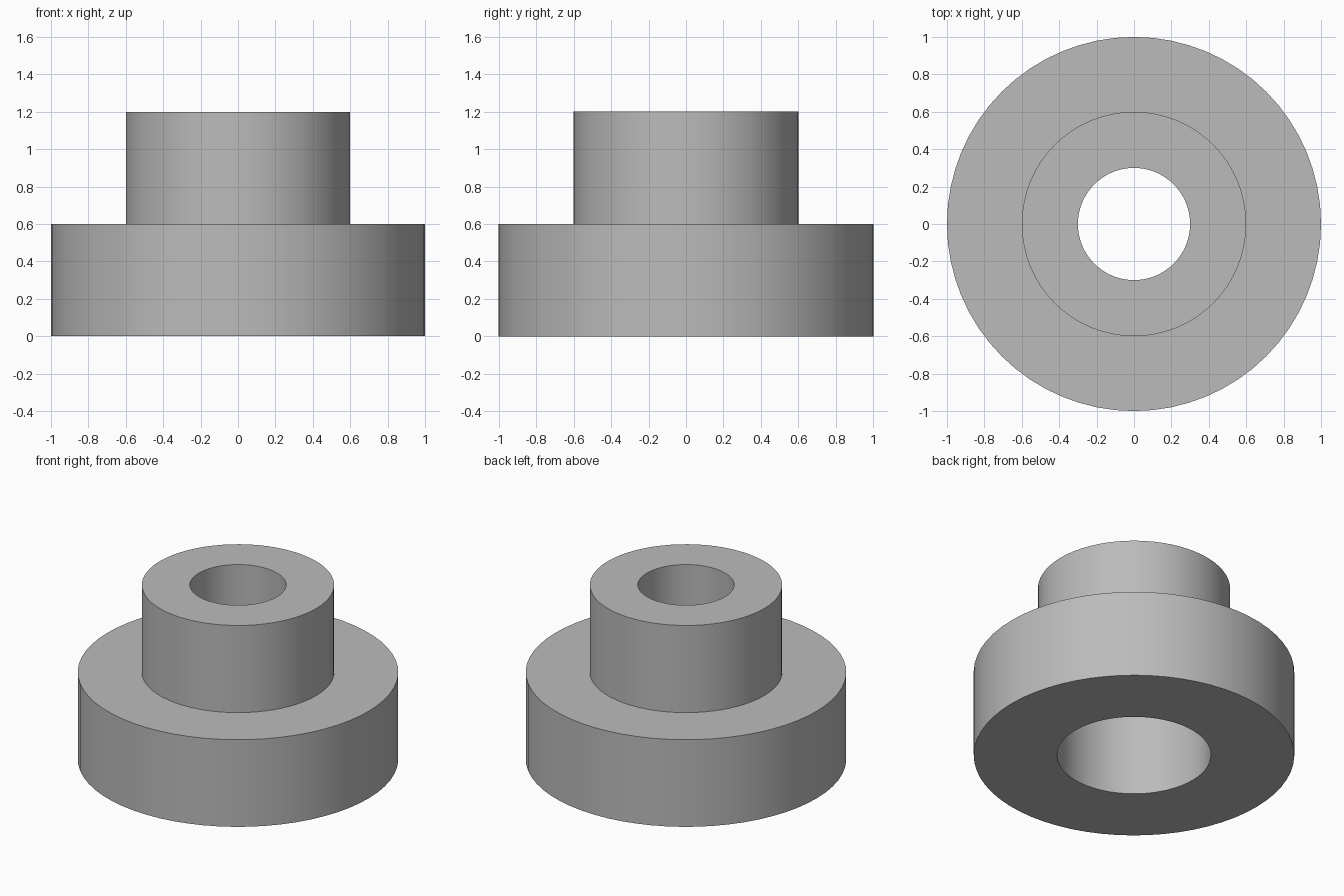
import bpy
import bmesh
import math

cube = bpy.data.objects.get("Cube")
if cube:
    bpy.data.objects.remove(cube, do_unlink=True)

SEGMENTS = 64

# Plain grey finish
grey = bpy.data.materials.new("plain_grey")
grey.use_nodes = True
colour = (0.5, 0.5, 0.5, 1)
grey.diffuse_color = colour
grey.node_tree.nodes["Principled BSDF"].inputs["Base Color"].default_value = colour


def lathe(name, profile):
    """Spin a closed (radius, height) profile around the z axis."""
    bm = bmesh.new()
    verts = [bm.verts.new((r, 0, z)) for r, z in profile]
    edges = [bm.edges.new((v, verts[(i + 1) % len(verts)]))
             for i, v in enumerate(verts)]
    bmesh.ops.spin(bm, geom=verts + edges, cent=(0, 0, 0), axis=(0, 0, 1),
                   angle=math.tau, steps=SEGMENTS, use_merge=True)
    bmesh.ops.remove_doubles(bm, verts=bm.verts, dist=0.0001)
    bmesh.ops.recalc_face_normals(bm, faces=bm.faces)
    mesh = bpy.data.meshes.new(name)
    bm.to_mesh(mesh)
    bm.free()
    mesh.materials.append(grey)
    obj = bpy.data.objects.new(name, mesh)
    bpy.context.collection.objects.link(obj)
    bpy.ops.object.select_all(action="DESELECT")
    obj.select_set(True)
    bpy.context.view_layer.objects.active = obj
    bpy.ops.object.shade_smooth_by_angle(angle=math.radians(30))
    return obj


# Wide flange, narrower hub, and a bore that widens at the underside
flange_radius, hub_radius = 1.0, 0.6
bore_radius, counterbore_radius = 0.3, 0.48
flange_top, hub_top, counterbore_top = 0.6, 1.2, 0.6

lathe("flanged_bushing", [
    (counterbore_radius, 0),
    (flange_radius, 0),
    (flange_radius, flange_top),
    (hub_radius, flange_top),
    (hub_radius, hub_top),
    (bore_radius, hub_top),
    (bore_radius, counterbore_top),
    (counterbore_radius, counterbore_top),
])
